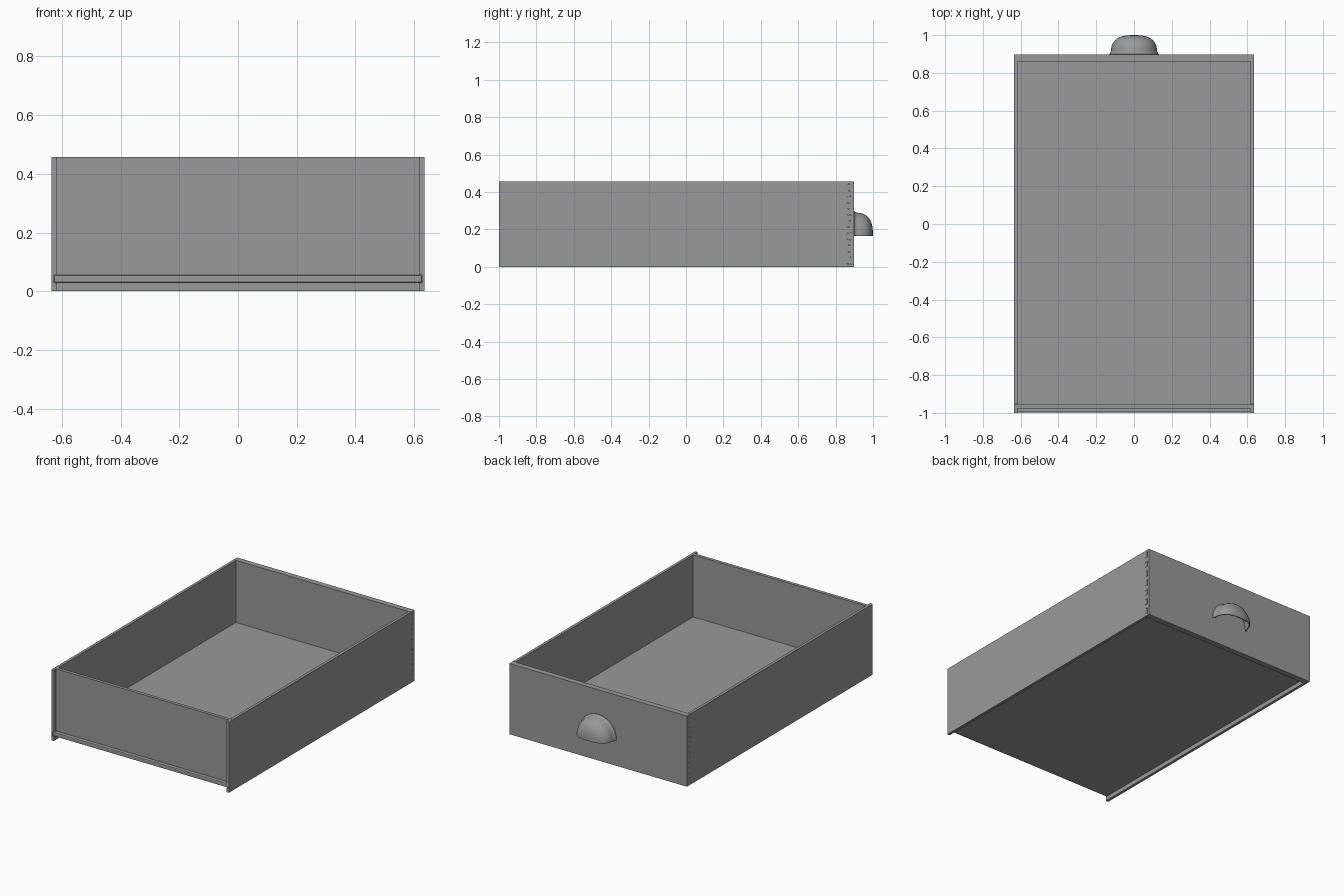
import bpy, bmesh, math

if "Cube" in bpy.data.objects:
    bpy.data.objects.remove(bpy.data.objects["Cube"])

W, T, H = 0.635, 0.018, 0.457        # half width, side thickness, height
Y_BACK, Y_FRONT = -1.0, 0.897        # ends of the drawer body
Y_IN, Y_TAIL = 0.860, 0.881          # inner face of front board, tail ends
TAILS = 7

grey = bpy.data.materials.new("dark_grey")
grey.diffuse_color = (0.32, 0.32, 0.32, 1)
grey.use_nodes = True
grey.node_tree.nodes["Principled BSDF"].inputs["Base Color"].default_value = grey.diffuse_color


def finish(name, bm):
    bmesh.ops.recalc_face_normals(bm, faces=bm.faces)
    me = bpy.data.meshes.new(name)
    bm.to_mesh(me)
    bm.free()
    me.materials.append(grey)
    ob = bpy.data.objects.new(name, me)
    bpy.context.collection.objects.link(ob)
    return ob


def add_prism(bm, pts, x0, x1):
    """Extrude a y-z outline from x0 to x1."""
    face = bm.faces.new([bm.verts.new((x0, y, z)) for y, z in pts])
    ext = bmesh.ops.extrude_face_region(bm, geom=[face])
    verts = [g for g in ext["geom"] if isinstance(g, bmesh.types.BMVert)]
    bmesh.ops.translate(bm, verts=verts, vec=(x1 - x0, 0, 0))


def box(name, x0, x1, y0, y1, z0, z1, bevel=0):
    bm = bmesh.new()
    add_prism(bm, [(y0, z0), (y1, z0), (y1, z1), (y0, z1)], x0, x1)
    if bevel:
        bmesh.ops.bevel(bm, geom=bm.edges[:], offset=bevel, segments=2,
                        profile=0.5, affect='EDGES')
    return finish(name, bm)


def dovetail_line(gap):
    """Zigzag joint line from bottom to top; gap widens the sockets."""
    step, y_in, pts = H / TAILS, Y_IN + gap, []
    for i in range(TAILS):
        c = (i + 0.5) * step
        n, w = 0.015 + gap, 0.018 + gap
        pts += [(y_in, c - n), (Y_TAIL + gap, c - w),
                (Y_TAIL + gap, c + w), (y_in, c + n)]
    return [(y_in, 0)] + pts + [(y_in, H)]


# Side panel with dovetails, grooved for the bottom and back, then mirrored
bm = bmesh.new()
add_prism(bm, dovetail_line(0) + [(Y_BACK, H), (Y_BACK, 0)], W - T, W)
sides = finish("side_panels", bm)
for lim in [(0.5, 0.628, -1.1, 0.95, 0.028, 0.056),
            (0.5, 0.628, -0.976, -0.954, 0.04, 0.6)]:
    cutter = box("groove_cutter", *lim)
    cutter.hide_render = True
    mod = sides.modifiers.new("groove", 'BOOLEAN')
    mod.operation, mod.object, mod.solver = 'DIFFERENCE', cutter, 'EXACT'
    bpy.context.view_layer.objects.active = sides
    bpy.ops.object.modifier_apply(modifier=mod.name)
    bpy.data.objects.remove(cutter)
mirror = sides.modifiers.new("mirror", 'MIRROR')
mirror.use_axis = (True, False, False)

# Front board: plain centre with socketed ends
bm = bmesh.new()
ends = dovetail_line(0.0015) + [(Y_FRONT, H), (Y_FRONT, 0)]
add_prism(bm, ends, W - T, W)
add_prism(bm, ends, -W, -W + T)
add_prism(bm, [(Y_IN, 0), (Y_FRONT, 0), (Y_FRONT, H), (Y_IN, H)], -W + T, W - T)
bmesh.ops.remove_doubles(bm, verts=bm.verts, dist=1e-5)
finish("front_board", bm)

# Back board and bottom panel held in the grooves
box("back_board", -0.6275, 0.6275, -0.9755, -0.9545, 0.0555, H)
box("bottom_panel", -0.6275, 0.6275, -0.998, 0.872, 0.0285, 0.0555, 0.006)

# Cup pull: half dome with a thin flange, open underneath
profile = [(1.0, 0.0), (1.0, 0.003), (0.955, 0.009), (0.93, 0.018), (0.92, 0.03),
           (0.895, 0.046), (0.84, 0.062), (0.765, 0.075), (0.66, 0.086),
           (0.52, 0.095), (0.35, 0.1), (0.17, 0.1025)]
N, Z0 = 32, 0.165
bm = bmesh.new()
rings = [[bm.verts.new((0.132 * r * math.cos(math.pi * i / N), Y_FRONT + y,
                        Z0 + 0.134 * r * math.sin(math.pi * i / N)))
          for i in range(N + 1)] for r, y in profile]
for a, b in zip(rings, rings[1:]):
    for i in range(N):
        bm.faces.new((a[i], a[i + 1], b[i + 1], b[i]))
tip = bm.verts.new((0, Y_FRONT + 0.103, Z0))
for i in range(N):
    bm.faces.new((rings[-1][i], rings[-1][i + 1], tip))
pull = finish("cup_pull", bm)
# make sure the shell thickens inward
if sum(p.normal.y * p.area for p in pull.data.polygons) < 0:
    pull.data.flip_normals()
shell = pull.modifiers.new("shell", 'SOLIDIFY')
shell.thickness, shell.offset = 0.006, -1
bpy.ops.object.select_all(action='DESELECT')
pull.select_set(True)
bpy.context.view_layer.objects.active = pull
bpy.ops.object.modifier_apply(modifier="shell")
bpy.ops.object.shade_smooth_by_angle(angle=math.radians(35))
